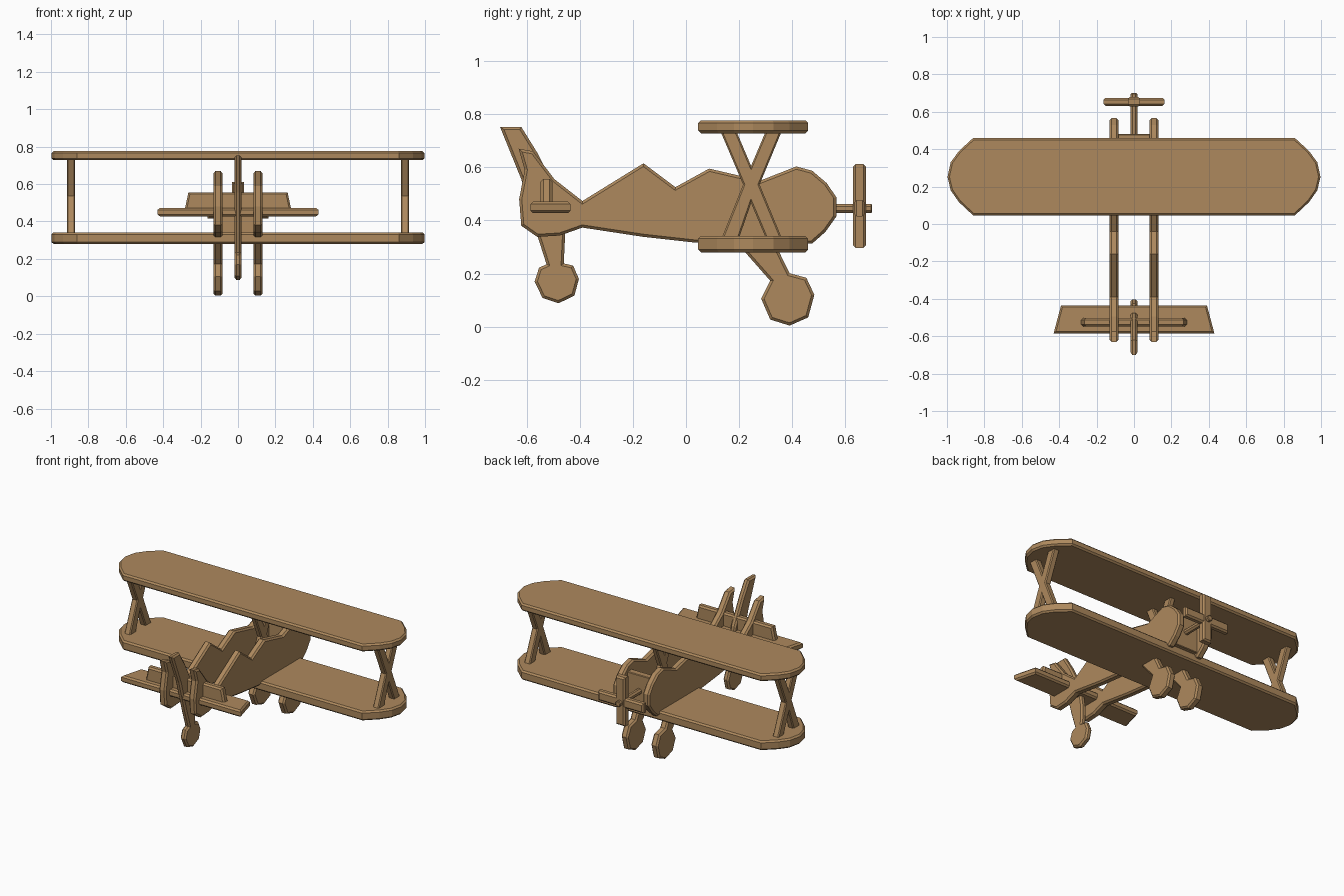
import bpy, bmesh, math
from mathutils import Vector

if "Cube" in bpy.data.objects:
    bpy.data.objects.remove(bpy.data.objects["Cube"])

wood = bpy.data.materials.new("plywood")
wood.diffuse_color = (0.42, 0.25, 0.11, 1)
wood.use_nodes = True
wood.node_tree.nodes["Principled BSDF"].inputs["Base Color"].default_value = wood.diffuse_color


def plate(name, pts, axis, lo, hi, chamfer=0.01):
    """Extrude a 2D outline along an axis from lo to hi and chamfer its rims."""
    def place(a, b, t):
        return {'x': (t, a, b), 'y': (a, t, b), 'z': (a, b, t)}[axis]
    bm = bmesh.new()
    face = bm.faces.new([bm.verts.new(place(a, b, lo)) for a, b in pts])
    ext = bmesh.ops.extrude_face_region(bm, geom=[face], use_keep_orig=True)
    step = Vector(place(0, 0, hi - lo))
    top = [g for g in ext['geom'] if isinstance(g, bmesh.types.BMVert)]
    bmesh.ops.translate(bm, verts=top, vec=step)
    bmesh.ops.recalc_face_normals(bm, faces=bm.faces)
    k = 'xyz'.index(axis)
    rims = [e for e in bm.edges if abs(e.verts[0].co[k] - e.verts[1].co[k]) < 1e-6]
    bmesh.ops.bevel(bm, geom=rims, offset=chamfer, segments=1, affect='EDGES',
                    profile=0.5, clamp_overlap=True)
    bmesh.ops.recalc_face_normals(bm, faces=bm.faces)
    me = bpy.data.meshes.new(name)
    bm.to_mesh(me)
    bm.free()
    me.materials.append(wood)
    ob = bpy.data.objects.new(name, me)
    bpy.context.collection.objects.link(ob)
    return ob


def rect(a0, a1, b0, b1):
    return [(a0, b0), (a1, b0), (a1, b1), (a0, b1)]


# Fuselage sides, each with its landing leg and wheel in one outline (y, z)
side = [(-.63, .67), (-.575, .66), (-.495, .555), (-.39, .473), (-.16, .615),
        (-.04, .525), (.087, .595), (.28, .55), (.415, .603), (.475, .587),
        (.53, .54), (.566, .487), (.566, .415), (.525, .357), (.475, .313),
        (.335, .313), (.39, .201), (.453, .184), (.483, .12), (.46, .035),
        (.39, .004), (.317, .027), (.283, .105), (.317, .173), (.19, .317),
        (.03, .317), (-.16, .338), (-.39, .373), (-.475, .343), (-.56, .338),
        (-.62, .38), (-.628, .48), (-.607, .59)]
for name, x in (("left_fuselage_side", -.107), ("right_fuselage_side", .107)):
    plate(name, side, 'x', x - .024, x + .024)

# Tail fin running down into the tail wheel
fin = [(-.70, .752), (-.62, .752), (-.56, .655), (-.48, .50), (-.455, .345),
       (-.46, .238), (-.425, .23), (-.403, .18), (-.42, .117), (-.48, .088),
       (-.54, .108), (-.57, .17), (-.553, .222), (-.525, .235), (-.56, .345),
       (-.62, .555)]
plate("tail_fin_and_wheel", fin, 'x', -.019, .019)

# Wings with faceted round tips
tip = [(.86, .046), (.936, .117), (.98, .18), (.997, .252), (.98, .33),
       (.936, .39), (.86, .46)]
wing = tip + [(-x, y) for x, y in reversed(tip)]
plate("lower_wing", wing, 'z', .28, .341)
plate("upper_wing", wing, 'z', .728, .776)

# Crossed wing struts at both ends and in the middle
strut = [(.13, .735), (.19, .735), (.245, .605), (.30, .735), (.36, .735),
         (.277, .535), (.36, .335), (.30, .335), (.245, .465), (.20, .335),
         (.135, .335), (.215, .535)]
for name, x, w in (("left_strut", -.893, .021), ("middle_strut", 0, .018),
                   ("right_strut", .893, .021)):
    plate(name, strut, 'x', x - w, x + w, .006)

# Tailplane and the upright board standing through it
plate("tailplane", [(-.43, -.585), (.43, -.585), (.39, -.435), (-.39, -.435)],
      'z', .427, .472)
plate("tail_board", [(-.29, .44), (.29, .44), (.265, .556), (-.265, .556)],
      'y', -.547, -.503)

# Nose bulkhead between the sides
plate("nose_bulkhead", rect(-.095, .095, .335, .55), 'y', .435, .48, .004)

# Propeller: shaft and two crossed blades
shaft = [(.019 * math.cos(math.pi * (i + .5) / 4),
          .445 + .019 * math.sin(math.pi * (i + .5) / 4)) for i in range(8)]
plate("propeller_shaft", shaft, 'y', .44, .70, .004)
plate("propeller_upright_blade", rect(-.033, .033, .297, .612), 'y', .628, .678)
plate("propeller_level_blade", rect(-.163, .163, .415, .477), 'y', .632, .674)
